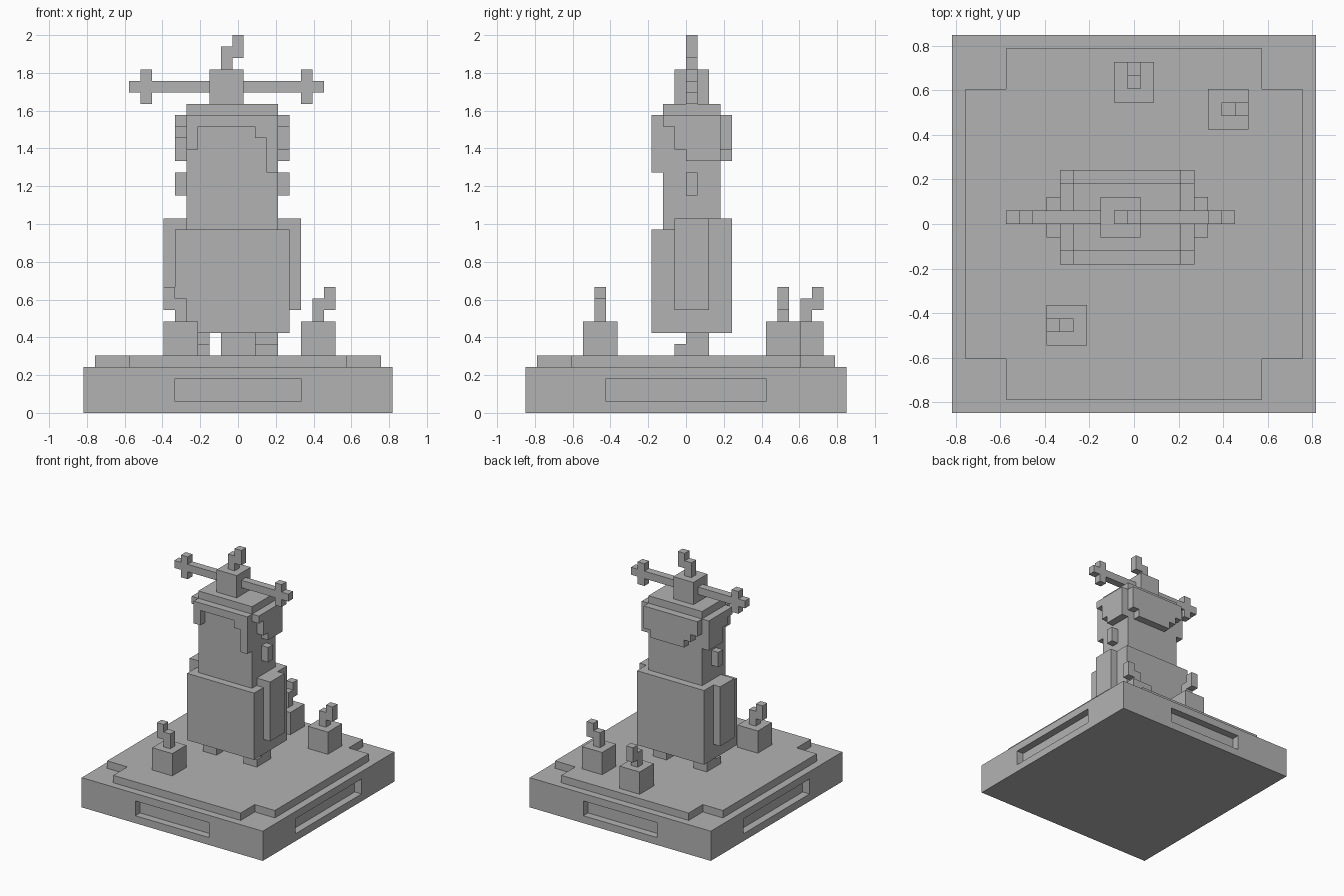
import bpy
import bmesh
from mathutils import Vector

U = 2 / 33      # edge length of one voxel
MID = -0.5      # x of the figure's own mirror plane, in voxels

cube = bpy.data.objects.get("Cube")
if cube:
    bpy.data.objects.remove(cube, do_unlink=True)

stone = bpy.data.materials.new("stone_grey")
stone.use_nodes = True
GREY = (0.45, 0.45, 0.45, 1)
stone.diffuse_color = GREY
stone.node_tree.nodes["Principled BSDF"].inputs["Base Color"].default_value = GREY


def part(name, *boxes):
    """One object made of boxes given as (x0, x1, y0, y1, z0, z1) in voxels."""
    bm = bmesh.new()
    for x0, x1, y0, y1, z0, z1 in boxes:
        lo, hi = Vector((x0, y0, z0)), Vector((x1, y1, z1))
        for v in bmesh.ops.create_cube(bm, size=1)["verts"]:
            v.co = U * ((lo + hi) / 2 + v.co * (hi - lo))
    mesh = bpy.data.meshes.new(name)
    bm.to_mesh(mesh)
    bm.free()
    mesh.materials.append(stone)
    obj = bpy.data.objects.new(name, mesh)
    bpy.context.collection.objects.link(obj)
    return obj


def flip(box):
    """Mirror a box across the figure's centre."""
    return (2 * MID - box[1], 2 * MID - box[0], *box[2:])


def pair(name, *boxes):
    part("left_" + name, *boxes)
    part("right_" + name, *[flip(b) for b in boxes])


def candle(name, cx, cy, z, dx, dy):
    """Cube with a two-step flame leaning towards (dx, dy)."""
    def column(x, y, r, z0, z1):
        return (x - r, x + r, y - r, y + r, z0, z1)
    part(name + "_block", column(cx, cy, 1.5, z, z + 3))
    part(name + "_flame", column(cx, cy, 0.5, z + 3, z + 5),
         column(cx + dx, cy + dy, 0.5, z + 4, z + 6))


# Plinth with a recessed panel in each side
corners = []
for xs in ((-13.5, -5.5), (5.5, 13.5)):
    for ys in ((-14, -7), (7, 14)):
        corners.append((*xs, *ys, 1, 3))
part("plinth", (-13.5, 13.5, -14, 14, 0, 1), (-13.5, 13.5, -14, 14, 3, 4),
     (-12.5, 12.5, -13, 13, 1, 3), *corners)

# Raised floor with notched corners
part("floor_slab", (-9.5, 9.5, -13, 13, 4, 5),
     (-12.5, -9.5, -10, 10, 4, 5), (9.5, 12.5, -10, 10, 4, 5))

# Candles on the floor
candle("front_candle", -5, -7.5, 5, -1, 0)
candle("side_candle", 7, 8.5, 5, 1, 0)
candle("back_candle", 0, 10.5, 5, 0, 1)

# Figure
pair("leg", (1.5, 3.5, 0, 2, 5, 7), (1.5, 3.5, -1, 0, 5, 6))
part("robe", (-5.5, 4.5, -3, 4, 7, 16), (-5.5, 4.5, -1, 4, 16, 17))
pair("arm", (4.5, 5.5, -1, 2, 9, 17))
part("head", (-4.5, 3.5, -2, 3, 16, 27))
pair("ear", (3.5, 4.5, 0, 1, 19, 21))

# Hair: strips (start, end, bottom) hanging from a common top
HAIR_TOP = 26
front = [(-4.5, -3.5, 23), (-3.5, 1.5, 25), (1.5, 2.5, 24), (2.5, 3.5, 21)]
back = [(-4.5, -3.5, 24), (-3.5, -2.5, 23), (-2.5, 2.5, 22), (2.5, 3.5, 23)]
left = [(-2, -1, 25), (-1, 0, 23), (0, 3, 22)]
right = [(-2, -1, 25), (-1, 0, 24), (0, 3, 22)]
part("front_hair", *[(a, b, -3, -2, z, HAIR_TOP) for a, b, z in front])
part("back_hair", *[(a, b, 3, 4, z, HAIR_TOP) for a, b, z in back])
part("left_hair", *[(3.5, 4.5, a, b, z, HAIR_TOP) for a, b, z in left])
part("right_hair", *[(-5.5, -4.5, a, b, z, HAIR_TOP) for a, b, z in right])

# Headpiece: candle on top with a cross on each side
candle("head_candle", -1, 0.5, 27, 0, 0)
flame = bpy.data.objects["head_candle_flame"]
bpy.data.objects.remove(flame, do_unlink=True)
part("head_candle_flame", (-1.5, -0.5, 0, 1, 30, 32), (-0.5, 0.5, 0, 1, 31, 33))
pair("cross", (0.5, 7.5, 0, 1, 28, 29), (5.5, 6.5, 0, 1, 27, 28),
     (5.5, 6.5, 0, 1, 29, 30))
# The right cross reaches one voxel further out from the block
for name, reach in (("right_cross", -1),):
    bpy.data.objects[name].location.x = reach * U
part("right_cross_arm", (-3.5, -2.5, 0, 1, 28, 29))
